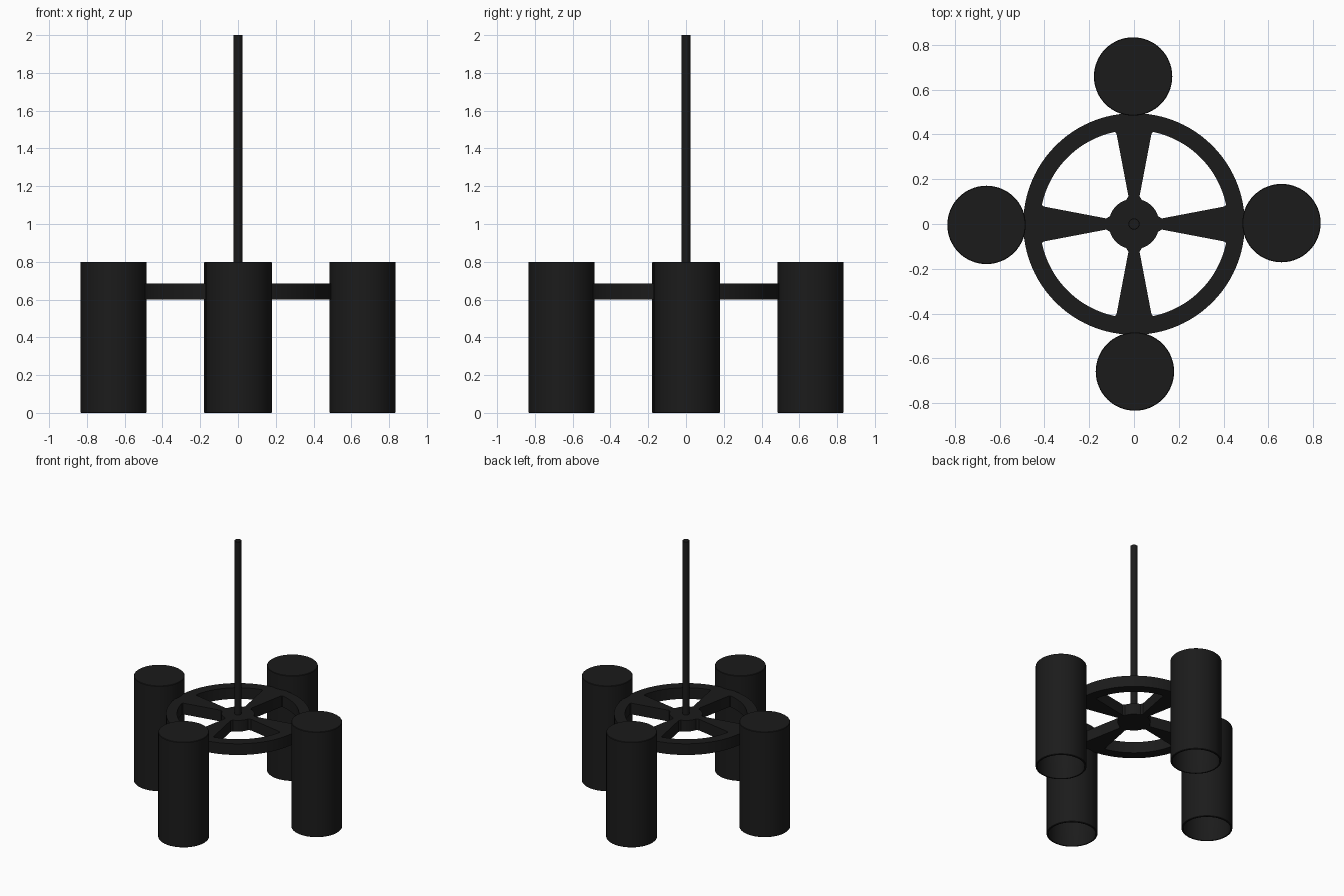
import bpy, bmesh
from math import cos, sin, pi, atan2, hypot, radians

if "Cube" in bpy.data.objects:
    bpy.data.objects.remove(bpy.data.objects["Cube"])

black = bpy.data.materials.new("matte_black")
black.diffuse_color = (0.011, 0.011, 0.011, 1)
black.use_nodes = True
black.node_tree.nodes["Principled BSDF"].inputs["Base Color"].default_value = black.diffuse_color


def finish(ob):
    ob.data.materials.clear()
    ob.data.materials.append(black)
    bpy.ops.object.select_all(action='DESELECT')
    ob.select_set(True)
    bpy.context.view_layer.objects.active = ob
    bpy.ops.object.shade_smooth_by_angle(angle=radians(30))


def lathe(name, profile, loc, steps=64):
    bm = bmesh.new()
    verts = [bm.verts.new((r, 0, z)) for r, z in profile]
    edges = [bm.edges.new(p) for p in zip(verts, verts[1:])]
    bmesh.ops.spin(bm, geom=verts + edges, cent=(0, 0, 0), axis=(0, 0, 1),
                   angle=2 * pi, steps=steps, use_duplicate=False)
    bmesh.ops.remove_doubles(bm, verts=bm.verts, dist=1e-5)
    bmesh.ops.recalc_face_normals(bm, faces=bm.faces)
    mesh = bpy.data.meshes.new(name)
    bm.to_mesh(mesh)
    bm.free()
    ob = bpy.data.objects.new(name, mesh)
    ob.location = loc
    bpy.context.collection.objects.link(ob)
    finish(ob)
    return ob


def arc(r, a, b, n):
    return [(r * cos(a + (b - a) * i / n), r * sin(a + (b - a) * i / n)) for i in range(n + 1)]


# Wheel frame: round plate with four openings that leave flared spokes and a hub
corner = [(0.125, 0.025), (0.28, 0.0545), (0.398, 0.077), (0.407, 0.080), (0.411, 0.087)]
hub_edge = (0.108, 0.034)
mirror = [(y, x) for x, y in reversed(corner)]
a_out = atan2(0.096, 0.409)
a_hub = atan2(hub_edge[1], hub_edge[0])
opening = (corner + arc(0.42, a_out, pi / 2 - a_out, 20) + mirror
           + arc(hypot(*hub_edge), pi / 2 - a_hub, a_hub, 8))
loops = [arc(0.495, 0, 2 * pi, 96)[:-1]]
for k in range(4):
    c, s = cos(k * pi / 2), sin(k * pi / 2)
    loops.append([(x * c - y * s, x * s + y * c) for x, y in opening])

curve = bpy.data.curves.new("wheel_frame", 'CURVE')
curve.dimensions = '2D'
curve.fill_mode = 'BOTH'
curve.extrude = 0.0425
for pts in loops:
    sp = curve.splines.new('POLY')
    sp.points.add(len(pts) - 1)
    for p, (x, y) in zip(sp.points, pts):
        p.co = (x, y, 0, 1)
    sp.use_cyclic_u = True
frame = bpy.data.objects.new("wheel_frame", curve)
frame.location.z = 0.6425
bpy.context.collection.objects.link(frame)
bpy.context.view_layer.objects.active = frame
frame.select_set(True)
bpy.ops.object.convert(target='MESH')
frame = bpy.context.object
bm = bmesh.new()
bm.from_mesh(frame.data)
bmesh.ops.remove_doubles(bm, verts=bm.verts, dist=1e-5)
bmesh.ops.recalc_face_normals(bm, faces=bm.faces)
bm.to_mesh(frame.data)
bm.free()
finish(frame)

# Hanging rod
lathe("hanging_rod", [(0, 0.61), (0.025, 0.61), (0.025, 1.998), (0.023, 2.0), (0, 2.0)], (0, 0, 0), 32)

# Four lamp shades, closed on top and open below
shade = [(0, 0.8), (0.172, 0.8), (0.175, 0.797), (0.175, 0.003), (0.172, 0),
         (0.163, 0), (0.162, 0.003), (0.162, 0.785), (0, 0.785)]
for k, side in enumerate(("right", "back", "left", "front")):
    a = k * pi / 2 + radians(0.35)
    lathe(side + "_shade", shade, (0.659 * cos(a), 0.659 * sin(a), 0))
